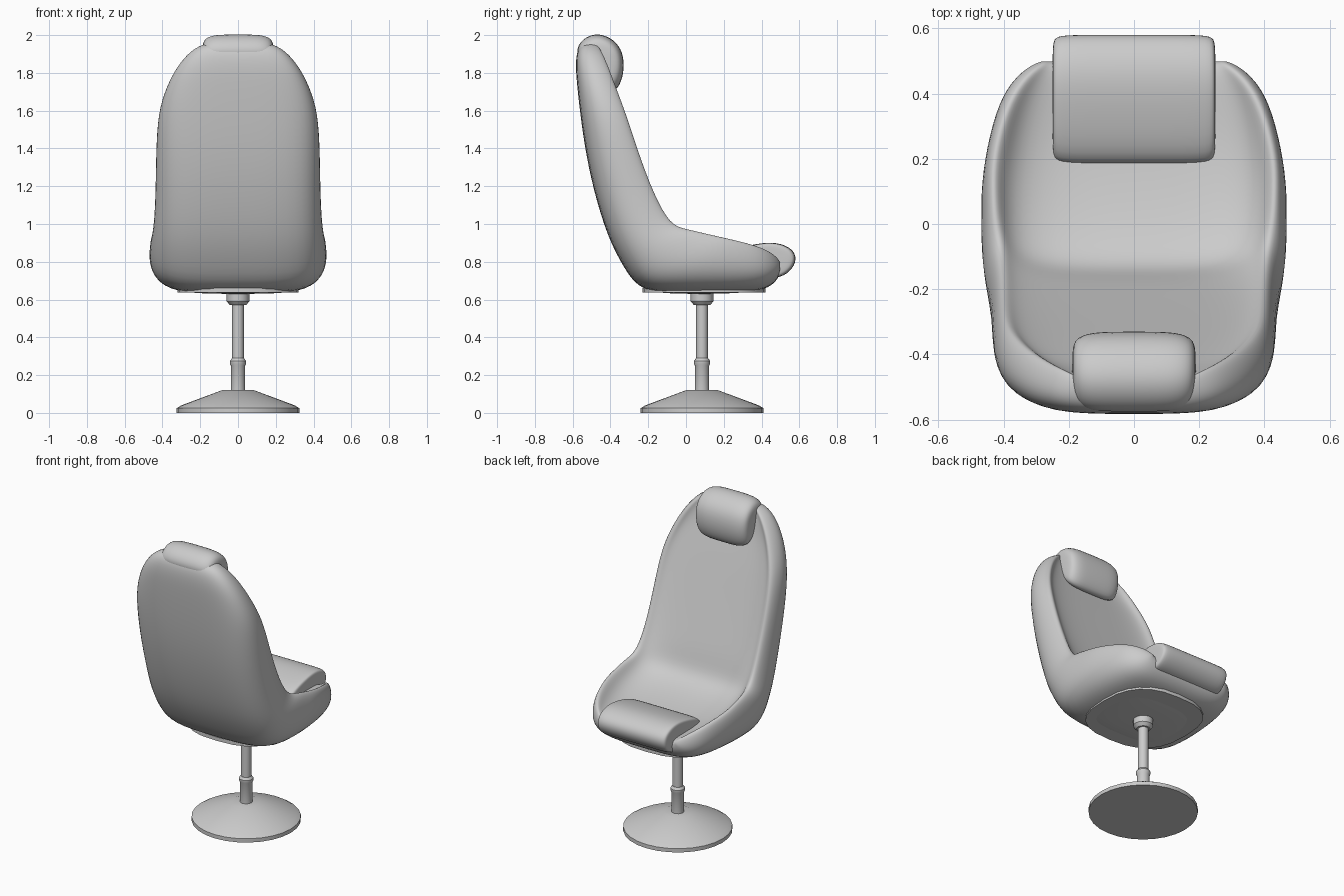
import bpy, bmesh
from math import sin, cos, pi, radians, copysign

if "Cube" in bpy.data.objects:
    bpy.data.objects.remove(bpy.data.objects["Cube"])


def add_object(name, bm, angle=40):
    bmesh.ops.recalc_face_normals(bm, faces=bm.faces)
    me = bpy.data.meshes.new(name)
    bm.to_mesh(me)
    bm.free()
    ob = bpy.data.objects.new(name, me)
    bpy.context.collection.objects.link(ob)
    bpy.ops.object.select_all(action='DESELECT')
    bpy.context.view_layer.objects.active = ob
    ob.select_set(True)
    bpy.ops.object.shade_smooth_by_angle(angle=radians(angle))
    return ob


def subdivide(ob, levels=2):
    m = ob.modifiers.new("smooth", 'SUBSURF')
    m.levels = m.render_levels = levels


# Padded shell: stations run from the top of the back round to the seat front
# (outer y, z), (rim y, z), (inner y, z), half width
stations = [
    ((-.535, 1.96), (-.475, 1.955), (-.49, 1.95), .17),
    ((-.575, 1.93), (-.445, 1.915), (-.46, 1.89), .25),
    ((-.585, 1.85), (-.405, 1.82), (-.44, 1.80), .325),
    ((-.578, 1.75), (-.365, 1.71), (-.41, 1.72), .38),
    ((-.562, 1.60), (-.315, 1.58), (-.365, 1.60), .425),
    ((-.535, 1.40), (-.245, 1.36), (-.295, 1.40), .435),
    ((-.490, 1.18), (-.170, 1.16), (-.22, 1.19), .437),
    ((-.415, .93), (-.080, .99), (-.165, 1.04), .447),
    ((-.330, .77), (.010, .975), (-.135, .92), .465),
    ((-.240, .635), (.100, .955), (-.04, .865), .47),
    ((.000, .63), (.190, .935), (.08, .83), .47),
    ((.220, .63), (.300, .91), (.22, .805), .445),
    ((.400, .645), (.400, .88), (.35, .80), .405),
    ((.470, .685), (.470, .84), (.45, .80), .345),
    ((.500, .735), (.500, .80), (.50, .785), .29),
]
# Cross-section: width fraction, outer-to-rim fraction, inner-to-rim fraction
section = [(0, 0, None), (.64, 0, None), (.91, .18, None), (1.01, .5, None),
           (.99, .85, None), (.93, 1.02, None), (.87, None, .85),
           (.80, None, .35), (.55, None, 0), (0, None, 0)]
bm = bmesh.new()
rows = []
for outer, rim, inner, w in stations:
    row = []
    for fx, fo, fi in section:
        base, f = (outer, fo) if fo is not None else (inner, fi)
        y, z = (b + (r - b) * f for b, r in zip(base, rim))
        row.append(bm.verts.new((w * fx, y, z)))
    rows.append(row)
for a, b in zip(rows, rows[1:]):
    for i in range(len(section) - 1):
        bm.faces.new((a[i], a[i + 1], b[i + 1], b[i]))
for r in (rows[0], rows[-1]):
    for i in range(4):
        bm.faces.new((r[i], r[i + 1], r[8 - i], r[9 - i]))
shell = add_object("padded_shell", bm, angle=180)
m = shell.modifiers.new("mirror", 'MIRROR')
m.use_clip = True
subdivide(shell)


# Cushions: a side profile swept across x, tucked in at both ends
def cushion(name, profile, slices):
    cy = sum(p[0] for p in profile) / len(profile)
    cz = sum(p[1] for p in profile) / len(profile)
    bm = bmesh.new()
    rings = [[bm.verts.new((x, cy + (y - cy) * s, cz + (z - cz) * s)) for y, z in profile]
             for x, s in [(-x, s) for x, s in slices] + slices[::-1]]
    n = len(profile)
    for a, b in zip(rings, rings[1:]):
        for i in range(n):
            j = (i + 1) % n
            bm.faces.new((a[i], a[j], b[j], b[i]))
    bm.faces.new(rings[0])
    bm.faces.new(rings[-1])
    subdivide(add_object(name, bm, angle=180))


cushion("front_roll",
        [(.17, .79), (.20, .85), (.34, .89), (.46, .908), (.55, .88), (.588, .83),
         (.57, .765), (.50, .71), (.40, .72), (.24, .76)],
        [(.25, .7), (.247, .9), (.235, 1), (.12, 1)])
cushion("headrest",
        [(-.385, 1.685), (-.34, 1.75), (-.325, 1.84), (-.34, 1.93), (-.40, 1.99),
         (-.48, 2.012), (-.55, 1.98), (-.585, 1.92), (-.56, 1.86), (-.46, 1.76)],
        [(.19, .5), (.18, .82), (.135, .97), (.07, 1)])

# Plate under the seat
outline = []
for i in range(24):
    c, s = cos(2 * pi * i / 24), sin(2 * pi * i / 24)
    outline.append((.32 * copysign(abs(c) ** .75, c), .095 + .325 * copysign(abs(s) ** .75, s)))
bm = bmesh.new()
low, high = ([bm.verts.new((x, y, z)) for x, y in outline] for z in (.638, .662))
bm.faces.new(low)
bm.faces.new(high)
for i in range(24):
    j = (i + 1) % 24
    bm.faces.new((low[i], low[j], high[j], high[i]))
add_object("seat_plate", bm)


# Turned pedestal parts
def lathe(name, profile, sides):
    bm = bmesh.new()
    rings = [[bm.verts.new((r * cos(2 * pi * i / sides), .085 + r * sin(2 * pi * i / sides), z))
              for i in range(sides)] for r, z in profile]
    for a, b in zip(rings, rings[1:]):
        for i in range(sides):
            j = (i + 1) % sides
            bm.faces.new((a[i], a[j], b[j], b[i]))
    bm.faces.new(rings[0])
    bm.faces.new(rings[-1])
    add_object(name, bm, angle=30)


lathe("base_disc", [(.325, 0), (.325, .025), (.30, .04), (.085, .12)], 28)
lathe("lower_sleeve", [(.038, .11), (.038, .25), (.043, .26), (.043, .275), (.032, .29)], 16)
lathe("pole", [(.031, .27), (.031, .60)], 16)
lathe("collar", [(.042, .57), (.06, .59), (.06, .64)], 16)
